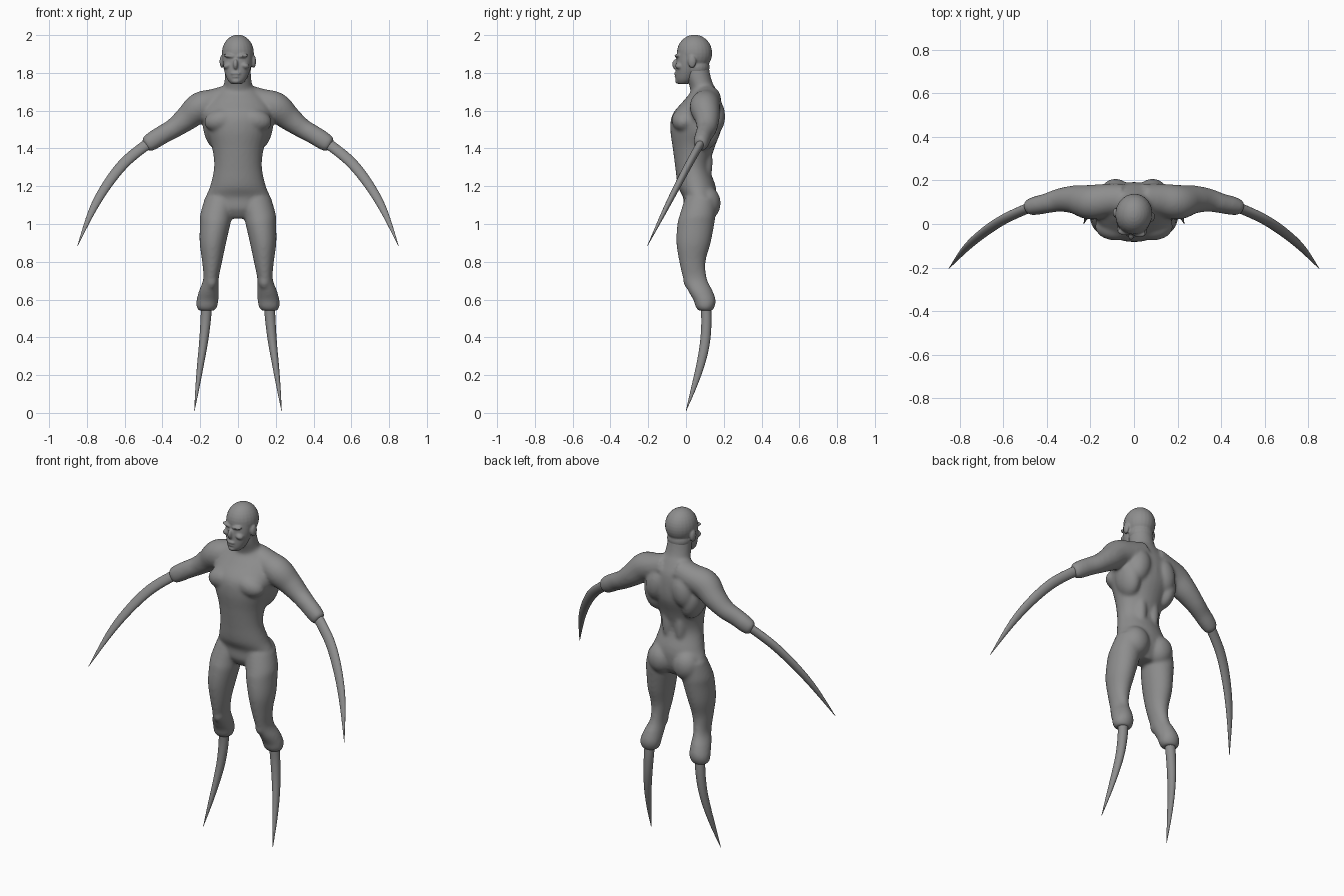
import bpy, bmesh, math
from mathutils import Vector, Matrix

if "Cube" in bpy.data.objects:
    bpy.data.objects.remove(bpy.data.objects["Cube"])

grey = bpy.data.materials.new("clay grey")
grey.use_nodes = True
GREY = (0.27, 0.27, 0.27, 1)
grey.diffuse_color = GREY
grey.node_tree.nodes["Principled BSDF"].inputs["Base Color"].default_value = GREY


def catmull(p0, p1, p2, p3, t):
    return [0.5 * (2 * b + (c - a) * t + (2 * a - 5 * b + 4 * c - d) * t * t
                   + (3 * b - a - 3 * c + d) * t ** 3) for a, b, c, d in zip(p0, p1, p2, p3)]


def loft(bm, sections, side=(1, 0, 0), sign=1, level=False, steps=5, sides=28):
    """Skin ellipses (x, y, z, half width along side, other half width) along a smooth path."""
    ext = [sections[0]] + list(sections) + [sections[-1]]
    path = [catmull(*ext[i:i + 4], k / steps) for i in range(len(sections) - 1) for k in range(steps)]
    path.append(list(sections[-1]))
    rings = []
    for i, s in enumerate(path):
        c = Vector(s[:3])
        tangent = Vector(path[min(i + 1, len(path) - 1)][:3]) - Vector(path[max(i - 1, 0)][:3])
        t = Vector((0, 0, 1)) if level else tangent.normalized()
        u = Vector(side)
        u = (u - t * u.dot(t)).normalized()
        v = t.cross(u)
        ring = []
        for k in range(sides):
            a = math.tau * k / sides
            p = c + u * math.cos(a) * s[3] + v * math.sin(a) * s[4]
            ring.append(bm.verts.new((p.x * sign, p.y, p.z)))
        rings.append(ring)
    for r, q in zip(rings, rings[1:]):
        for k in range(sides):
            n = (k + 1) % sides
            bm.faces.new((r[k], r[n], q[n], q[k]))
    bm.faces.new(rings[0])
    bm.faces.new(rings[-1])


def blob(bm, centre, radii, sign=1, tilt=0):
    """Ellipsoid, tilted in the frontal plane."""
    m = (Matrix.Translation((centre[0] * sign, centre[1], centre[2]))
         @ Matrix.Rotation(math.radians(tilt) * sign, 4, "Y") @ Matrix.Diagonal((*radii, 1)))
    bmesh.ops.create_uvsphere(bm, u_segments=24, v_segments=16, radius=1, matrix=m)


def finish(bm, name, voxel=0, smooth=0):
    bmesh.ops.recalc_face_normals(bm, faces=bm.faces)
    mesh = bpy.data.meshes.new(name)
    bm.to_mesh(mesh)
    bm.free()
    mesh.materials.append(grey)
    ob = bpy.data.objects.new(name, mesh)
    bpy.context.collection.objects.link(ob)
    bpy.ops.object.select_all(action="DESELECT")
    bpy.context.view_layer.objects.active = ob
    ob.select_set(True)
    if voxel:
        rm = ob.modifiers.new("fuse", "REMESH")
        rm.mode, rm.voxel_size = "VOXEL", voxel
        sm = ob.modifiers.new("soften", "SMOOTH")
        sm.factor, sm.iterations = 0.5, smooth
        bpy.ops.object.modifier_apply(modifier="fuse")
        bpy.ops.object.modifier_apply(modifier="soften")
    bpy.ops.object.shade_smooth()
    return ob


# Body: torso, neck, arms and legs fused into one skin
body = bmesh.new()
torso = [(1.03, .07, .06, .05), (1.08, .07, .15, .08), (1.14, .073, .17, .088), (1.2, .057, .148, .1),
         (1.3, .035, .127, .092), (1.4, .04, .137, .11), (1.5, .052, .17, .135),
         (1.58, .06, .182, .132), (1.65, .085, .16, .1), (1.7, .095, .11, .07), (1.74, .09, .07, .055)]
loft(body, [(0, y, z, a, b) for z, y, a, b in torso], level=True)
loft(body, [(0, .1, 1.64, .085, .07), (0, .085, 1.72, .076, .064), (0, .065, 1.78, .07, .066),
            (0, .055, 1.84, .065, .065)], level=True)

arm = [(.04, .115, 1.67, .07, .07), (.12, .11, 1.645, .075, .072), (.2, .1, 1.618, .08, .08),
       (.27, .112, 1.56, .066, .066), (.34, .11, 1.507, .054, .053), (.4, .095, 1.473, .046, .05),
       (.45, .084, 1.442, .043, .049), (.482, .076, 1.42, .036, .042), (.492, .073, 1.414, .022, .026)]
leg = [(.09, .08, 1.14, .085, .085), (.115, .062, 1.05, .085, .095), (.121, .052, 1, .081, .098),
       (.133, .04, .9, .07, .091), (.137, .034, .8, .053, .07), (.143, .048, .71, .041, .063),
       (.155, .077, .645, .052, .065), (.162, .099, .595, .058, .059), (.165, .101, .56, .055, .05),
       (.166, .103, .54, .04, .036)]
muscles = [  # centre, radii, tilt
    ((.085, -.012, 1.55), (.095, .064, .062), 12),    # chest
    ((.085, .14, 1.57), (.068, .068, .105), -12),     # shoulder blade
    ((.125, .095, 1.5), (.058, .085, .11), 12),       # side of back
    ((.042, .095, 1.33), (.036, .047, .13), 0),       # lower back column
    ((.06, .12, 1.65), (.07, .06, .06), 25),          # upper back
    ((.082, .108, 1.11), (.08, .076, .09), 0),        # buttock
    ((.14, .03, .7), (.034, .046, .05), 0),           # knee
]
for s in (1, -1):
    loft(body, arm, side=(0, 1, 0), sign=s)
    loft(body, leg, sign=s, level=True)
    for centre, radii, tilt in muscles:
        blob(body, centre, radii, s, tilt)
finish(body, "body", 0.008, 14)

# Head: skull, jaw and facial features, turned slightly to its right
head = bmesh.new()
blob(head, (0, .045, 1.905), (.085, .094, .097))
face = [(1.742, -.015, .03, .028), (1.765, -.004, .05, .05), (1.81, .008, .068, .062),
        (1.86, .015, .077, .066), (1.92, .025, .078, .07)]
loft(head, [(0, y, z, a, b) for z, y, a, b in face], level=True)
blob(head, (0, .06, 1.83), (.07, .065, .06))
blob(head, (0, -.054, 1.845), (.013, .02, .028))      # nose
blob(head, (0, -.05, 1.797), (.028, .014, .009))      # upper lip
blob(head, (0, -.046, 1.78), (.024, .015, .008))      # lower lip
blob(head, (0, -.038, 1.757), (.026, .02, .016))      # chin
for s in (1, -1):
    blob(head, (.032, -.04, 1.889), (.034, .017, .011), s, -8)  # brow
    blob(head, (.046, -.03, 1.838), (.024, .022, .017), s, 15)  # cheekbone
    blob(head, (.084, .042, 1.86), (.013, .022, .034), s)       # ear
bmesh.ops.rotate(head, verts=head.verts, cent=(0, .05, 1.85), matrix=Matrix.Rotation(math.radians(-7), 3, "Z"))
finish(head, "head", 0.005, 4)

# Curved blades in place of forearms and shins
arm_blade = [(.45, .085, 1.437, .022, .03), (.5, .067, 1.408, .021, .029), (.6, .02, 1.325, .02, .029),
             (.69, -.04, 1.212, .018, .026), (.77, -.11, 1.075, .013, .019), (.85, -.205, .883, .001, .001)]
leg_blade = [(.166, .105, .57, .029, .028), (.172, .108, .48, .027, .027), (.183, .1, .37, .023, .026),
             (.198, .078, .26, .018, .022), (.214, .043, .14, .011, .014), (.231, 0, .01, .001, .001)]
for s, label in ((1, "left"), (-1, "right")):
    for part, path, side in (("arm", arm_blade, (.07, .9, -.42)), ("leg", leg_blade, (1, 0, 0))):
        bm = bmesh.new()
        loft(bm, path, side, s, steps=8, sides=20)
        finish(bm, f"{part}_blade_{label}")
